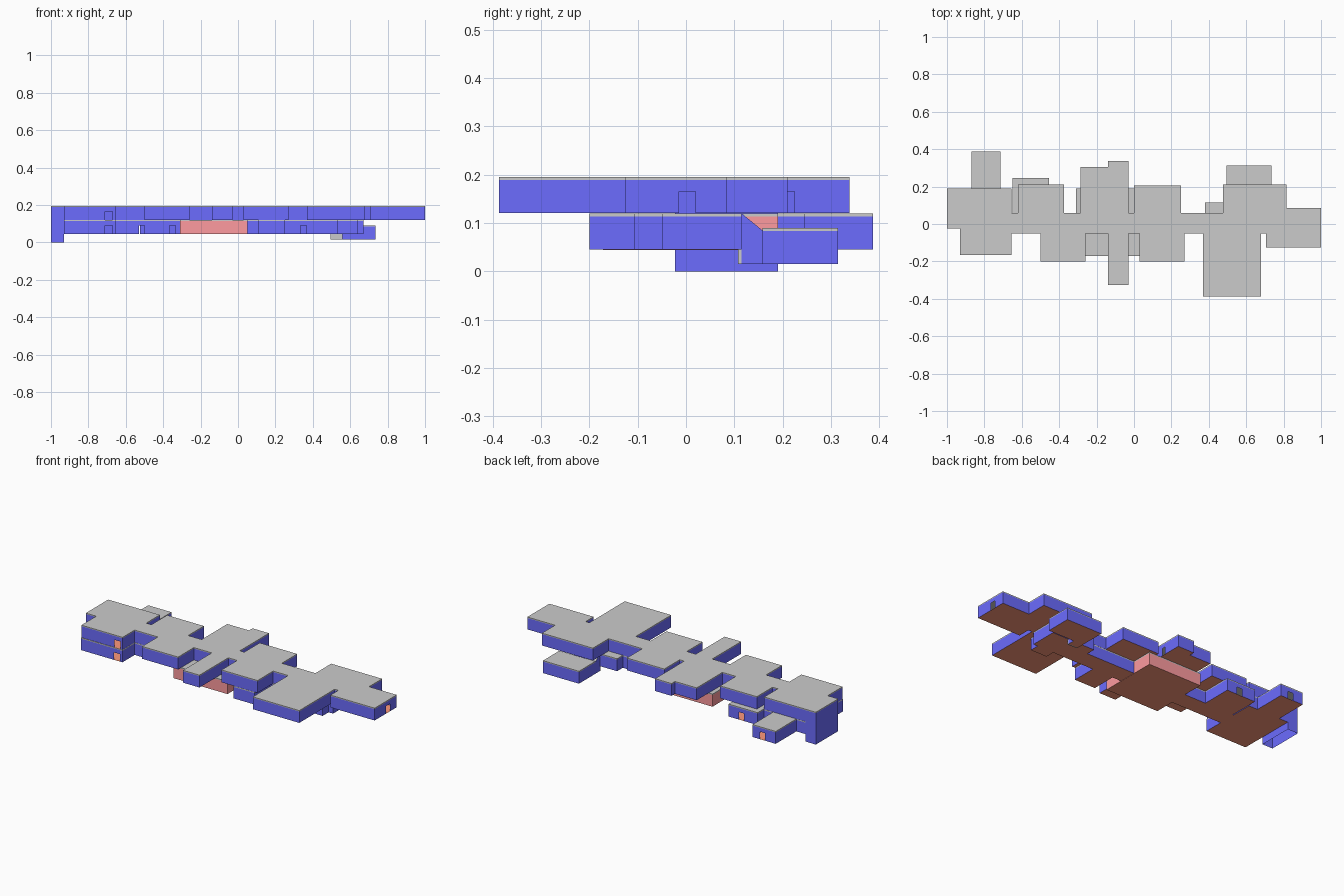
import bpy, bmesh

if "Cube" in bpy.data.objects:
    bpy.data.objects.remove(bpy.data.objects["Cube"])


def material(name, rgb):
    m = bpy.data.materials.new(name)
    m.diffuse_color = (*rgb, 1)
    m.use_nodes = True
    m.node_tree.nodes["Principled BSDF"].inputs["Base Color"].default_value = m.diffuse_color
    return m


BLUE = material("wall_blue", (0.15, 0.15, 1.0))
PINK = material("wall_pink", (1.0, 0.33, 0.35))
ORANGE = material("floor_orange", (1.0, 0.32, 0.2))
ROOF = 0.006    # roof slab thickness
DOOR = 0.045    # door opening height


def finish(name, bm, mat=None):
    bmesh.ops.remove_doubles(bm, verts=bm.verts, dist=1e-5)
    me = bpy.data.meshes.new(name)
    bm.to_mesh(me)
    bm.free()
    if mat:
        me.materials.append(mat)
    ob = bpy.data.objects.new(name, me)
    bpy.context.collection.objects.link(ob)
    return ob


def quad(bm, *pts):
    return bm.faces.new([bm.verts.new(p) for p in pts])


def storey(name, rects, z0, z1, wall_mat=BLUE, doors=(), floor=True):
    """Rooms (x0, x1, y0, y1) merged into one plan; doors are wall spans (x0, x1, y0, y1)."""
    xs = sorted({v for r in list(rects) + list(doors) for v in r[:2]})
    ys = sorted({v for r in list(rects) + list(doors) for v in r[2:]})

    def inside(x, y):
        return any(r[0] < x < r[1] and r[2] < y < r[3] for r in rects)

    cells = [(a, b, c, d) for a, b in zip(xs, xs[1:]) for c, d in zip(ys, ys[1:])
             if inside((a + b) / 2, (c + d) / 2)]
    zr = z1 - ROOF

    # floor plane
    if floor:
        bm = bmesh.new()
        for a, b, c, d in cells:
            quad(bm, (a, c, z0), (a, d, z0), (b, d, z0), (b, c, z0))
        finish(name + "_floor", bm, ORANGE)

    # roof slab
    bm = bmesh.new()
    for a, b, c, d in cells:
        quad(bm, (a, c, zr), (a, d, zr), (b, d, zr), (b, c, zr))
    bmesh.ops.remove_doubles(bm, verts=bm.verts, dist=1e-5)
    top = bmesh.ops.extrude_face_region(bm, geom=bm.faces[:], use_keep_orig=True)["geom"]
    for v in top:
        if isinstance(v, bmesh.types.BMVert):
            v.co.z = z1
    bmesh.ops.recalc_face_normals(bm, faces=bm.faces)
    finish(name + "_roof", bm)

    # outer walls along the plan boundary, raised over doors
    bm = bmesh.new()
    e = 1e-4
    for a, b, c, d in cells:
        mx, my = (a + b) / 2, (c + d) / 2
        for p, q, out in (((a, c), (b, c), (mx, c - e)), ((b, c), (b, d), (b + e, my)),
                          ((b, d), (a, d), (mx, d + e)), ((a, d), (a, c), (a - e, my))):
            if inside(*out):
                continue
            wx, wy = (p[0] + q[0]) / 2, (p[1] + q[1]) / 2
            hole = any(r[0] - e < wx < r[1] + e and r[2] - e < wy < r[3] + e for r in doors)
            zb = z0 + DOOR if hole else z0
            quad(bm, (*p, zb), (*q, zb), (*q, zr), (*p, zr))
    finish(name + "_walls", bm, wall_mat)


# upper storey
storey("upper_storey", [
    (-0.93, -0.655, -0.165, 0.19), (-0.655, 0.705, -0.05, 0.06),
    (-0.62, -0.375, 0.06, 0.21), (-0.5, -0.26, -0.2, -0.05),
    (-0.285, -0.14, 0.06, 0.305), (-0.14, -0.03, -0.325, 0.338),
    (0.0, 0.25, 0.06, 0.207), (0.03, 0.27, -0.2, -0.05),
    (0.37, 0.68, -0.387, -0.05), (0.475, 0.815, 0.06, 0.21),
    (0.705, 1.0, -0.125, 0.085),
], 0.1205, 0.195, doors=[(-0.71, -0.67, -0.165, -0.165), (1.0, 1.0, -0.015, 0.02),
                         (-0.03, -0.03, 0.205, 0.225)])

# lower storey, west wing
storey("lower_west", [
    (-0.93, -0.655, -0.167, 0.19), (-0.87, -0.715, 0.19, 0.387),
    (-0.655, -0.31, -0.05, 0.06), (-0.65, -0.455, 0.06, 0.245),
], 0.045, 0.12, doors=[(-0.71, -0.67, -0.167, -0.167), (-0.53, -0.5, -0.05, -0.05),
                       (-0.365, -0.335, -0.05, -0.05), (-0.8, -0.765, 0.387, 0.387),
                       (-0.56, -0.525, 0.245, 0.245)])

# lower storey, east wing
storey("lower_east", [
    (0.05, 0.67, -0.05, 0.06), (0.11, 0.25, -0.2, -0.05),
    (0.53, 0.64, -0.107, -0.05), (0.38, 0.67, 0.06, 0.115),
], 0.045, 0.12, doors=[(0.335, 0.365, -0.05, -0.05)])

# central hall with pink walls
storey("central_hall", [(-0.31, 0.05, -0.172, 0.19)], 0.044, 0.12, PINK)

# full-height shaft
storey("lift_shaft", [(-1.0, -0.93, -0.023, 0.19)], 0.0, 0.195, floor=False)

# sunken room
storey("sunken_room", [(0.495, 0.735, 0.158, 0.314)], 0.015, 0.09)

# stairwell leading down to the sunken room
X0, X1, Y0, Y1 = 0.495, 0.56, 0.115, 0.158
bm = bmesh.new()
for x in (X0, X1):
    quad(bm, (x, Y0, 0.015), (x, Y1, 0.015), (x, Y1, 0.085), (x, Y0, 0.12))
finish("stairwell_walls", bm, BLUE)
bm = bmesh.new()
quad(bm, (X0, Y0, 0.12), (X1, Y0, 0.12), (X1, Y1, 0.086), (X0, Y1, 0.086))
finish("stairwell_roof", bm)
bm = bmesh.new()
quad(bm, (X0, Y0, 0.015), (X0, Y1, 0.015), (X1, Y1, 0.015), (X1, Y0, 0.015))
finish("stairwell_floor", bm, ORANGE)

# grey end panel below the lower floor
bm = bmesh.new()
bmesh.ops.create_cube(bm, size=1)
for v in bm.verts:
    v.co = ((X0 + X1) / 2 + v.co.x * (X1 - X0), 0.1115 + v.co.y * 0.007, 0.03 + v.co.z * 0.03)
finish("stairwell_panel", bm)
